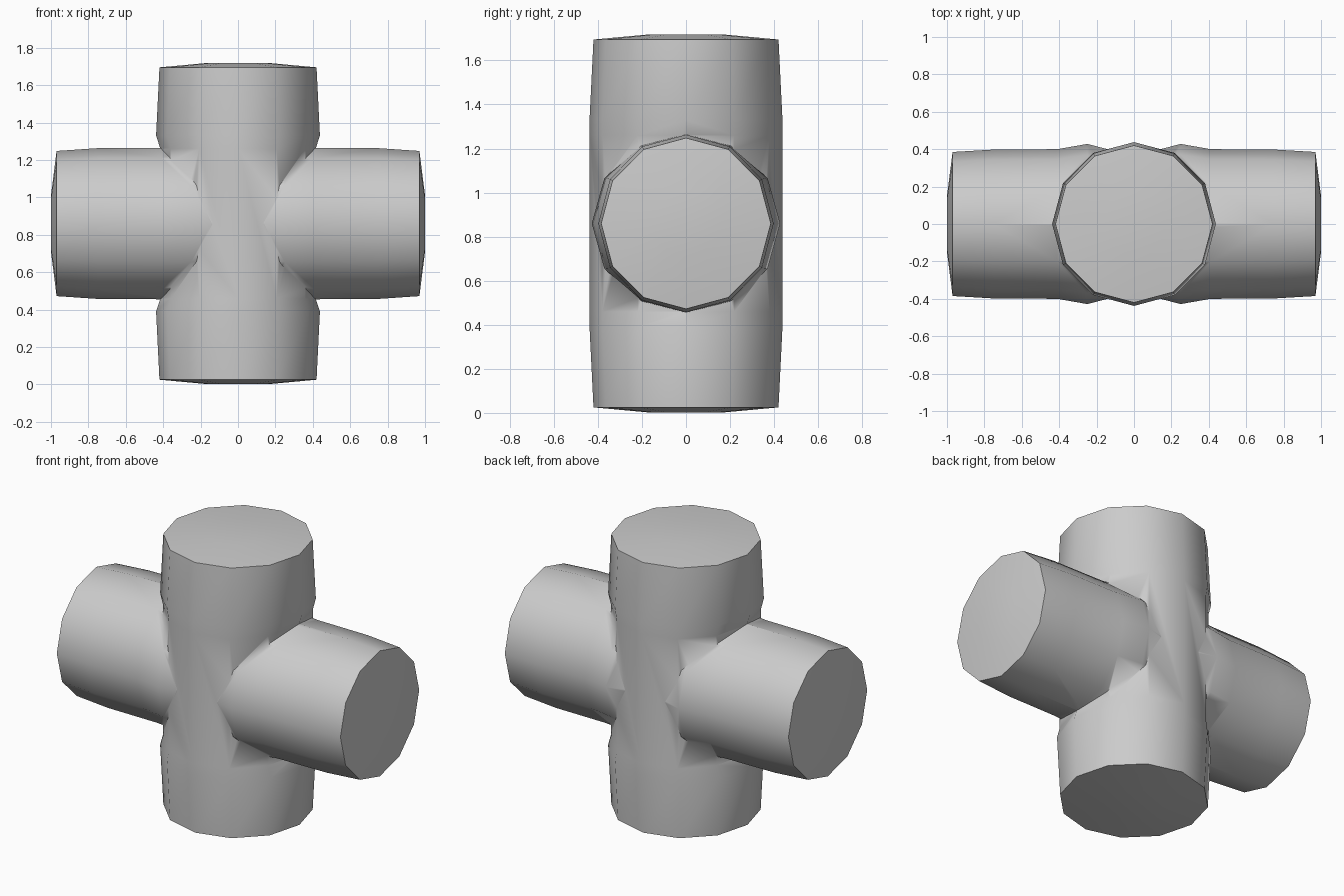
import bpy, bmesh, math

if "Cube" in bpy.data.objects:
    bpy.data.objects.remove(bpy.data.objects["Cube"])

SIDES = 12
MID = 0.86


def lathe(name, rings, place):
    """Closed 12-sided tube; each ring is (position, radius_u, radius_v)."""
    bm = bmesh.new()
    loops = []
    for p, ru, rv in rings:
        loop = []
        for i in range(SIDES):
            a = 2 * math.pi * i / SIDES
            loop.append(bm.verts.new(place(p, ru * math.cos(a), rv * math.sin(a))))
        loops.append(loop)
    for a, b in zip(loops, loops[1:]):
        for i in range(SIDES):
            j = (i + 1) % SIDES
            bm.faces.new((a[i], a[j], b[j], b[i]))
    bm.faces.new(loops[0])
    bm.faces.new(loops[-1])
    bmesh.ops.recalc_face_normals(bm, faces=bm.faces)
    mesh = bpy.data.meshes.new(name)
    bm.to_mesh(mesh)
    bm.free()
    obj = bpy.data.objects.new(name, mesh)
    bpy.context.collection.objects.link(obj)
    return obj


def mirrored(half):
    return [(-p, u, v) for p, u, v in half] + [(p, u, v) for p, u, v in reversed(half)]


# Upright pipe, slightly barrelled, pinched in x where the arms join
upright_half = [(0.858, 0.17, 0.17), (0.835, 0.42, 0.42),
                (0.47, 0.438, 0.438), (0.40, 0.415, 0.438)]
upright = lathe("cross_pipe", mirrored(upright_half),
                lambda p, u, v: (u, v, MID + p))

# Cross arm with swollen shoulders near the upright
arm_half = [(1.0, 0.15, 0.15), (0.97, 0.388, 0.385), (0.75, 0.403, 0.398),
            (0.41, 0.405, 0.40), (0.25, 0.41, 0.428), (0.14, 0.40, 0.40)]
arm = lathe("cross_arm", mirrored(arm_half),
            lambda p, u, v: (p, v, MID + u))

# Join both pipes into one skin
mod = upright.modifiers.new("join", 'BOOLEAN')
mod.operation = 'UNION'
mod.solver = 'EXACT'
mod.object = arm
bpy.context.view_layer.objects.active = upright
upright.select_set(True)
bpy.ops.object.modifier_apply(modifier=mod.name)
bpy.data.objects.remove(arm)

# Smooth shading with crisp pipe ends
bpy.ops.object.shade_smooth_by_angle(angle=math.radians(60))
